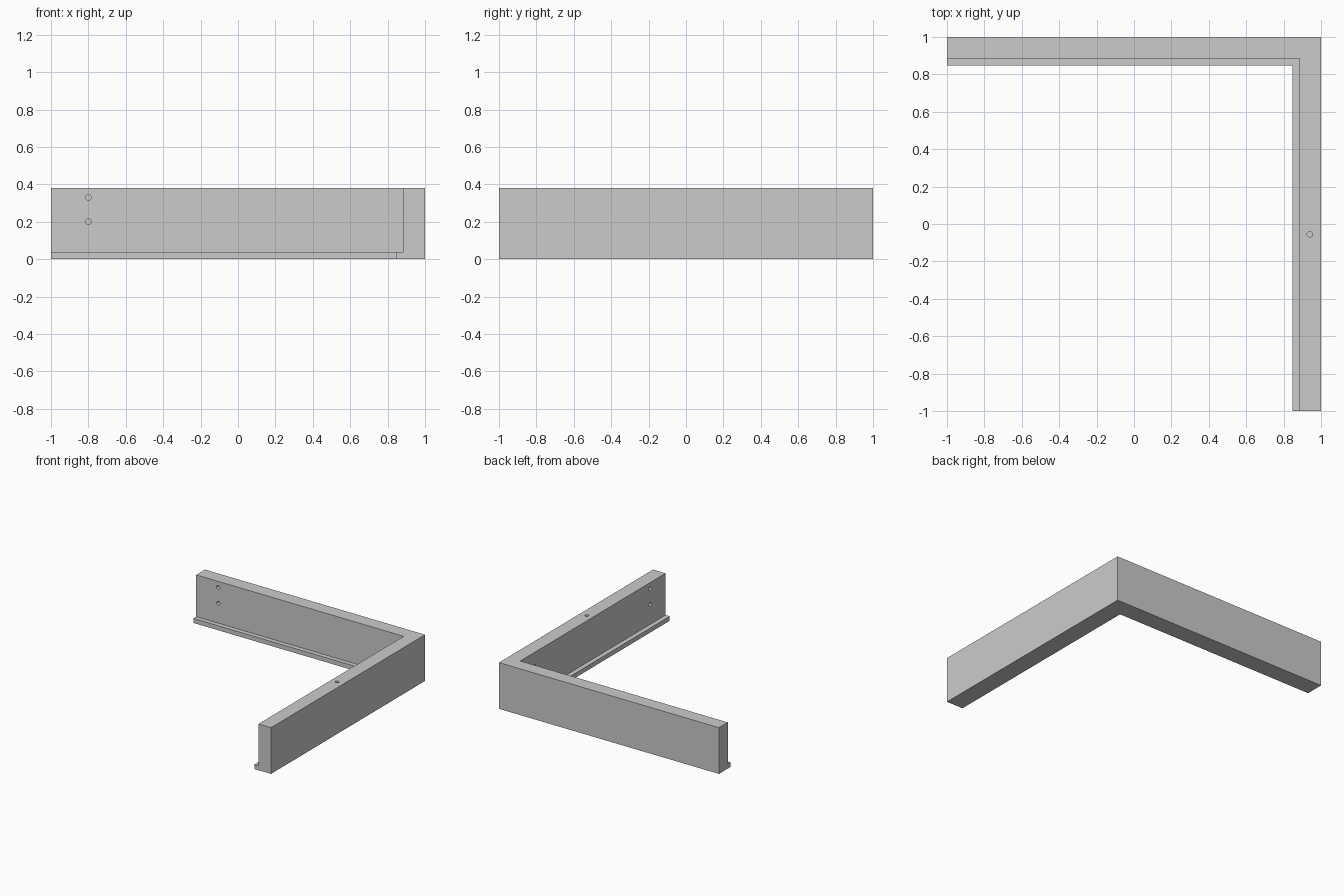
import bpy
import bmesh
from math import pi
from mathutils import Matrix, Vector

cube = bpy.data.objects.get("Cube")
if cube:
    bpy.data.objects.remove(cube, do_unlink=True)

HEIGHT = 0.38
WALL = 0.886      # inner face of the walls
LIP = 0.848       # inner edge of the foot lip
LIP_TOP = 0.037
HOLE_RADIUS = 0.015
HOLE_DEPTH = 0.07

grey = bpy.data.materials.new("plain grey")
grey.use_nodes = True
grey.diffuse_color = (0.6, 0.6, 0.6, 1)
grey.node_tree.nodes["Principled BSDF"].inputs["Base Color"].default_value = (0.6, 0.6, 0.6, 1)


def make_object(name, bm):
    bmesh.ops.recalc_face_normals(bm, faces=bm.faces)
    mesh = bpy.data.meshes.new(name)
    bm.to_mesh(mesh)
    bm.free()
    mesh.materials.append(grey)
    obj = bpy.data.objects.new(name, mesh)
    bpy.context.collection.objects.link(obj)
    return obj


# Corner frame: one stepped section swept along both arms with a mitre
def corner_frame():
    section = [(1, 0), (LIP, 0), (LIP, LIP_TOP), (WALL, LIP_TOP), (WALL, HEIGHT), (1, HEIGHT)]
    bm = bmesh.new()
    rings = [[bm.verts.new(place(d, z)) for d, z in section] for place in (
        lambda d, z: (-1, d, z),
        lambda d, z: (d, d, z),
        lambda d, z: (d, -1, z))]
    count = len(section)
    for a, b in zip(rings, rings[1:]):
        for i in range(count):
            j = (i + 1) % count
            bm.faces.new((a[i], a[j], b[j], b[i]))
    bm.faces.new(rings[0])
    bm.faces.new(rings[-1])
    bmesh.ops.dissolve_limit(bm, angle_limit=0.01, verts=bm.verts, edges=bm.edges)
    return make_object("corner_frame", bm)


# Blind holes: entry point on a surface and the direction drilled
def hole_cutters(holes):
    bm = bmesh.new()
    for entry, direction in holes:
        turn = Vector((0, 0, 1)).rotation_difference(Vector(direction)).to_matrix().to_4x4()
        bmesh.ops.create_cone(bm, cap_ends=True, segments=24, radius1=HOLE_RADIUS,
                              radius2=HOLE_RADIUS, depth=2 * HOLE_DEPTH,
                              matrix=Matrix.Translation(entry) @ turn)
    cutter = make_object("hole_cutters", bm)
    cutter.hide_render = True
    return cutter


frame = corner_frame()
holes = [((0.94, -0.055, HEIGHT), (0, 0, 1)), ((WALL, 0.7, 0.265), (1, 0, 0))]
for z in (0.33, 0.2):
    holes.append(((-0.8, WALL, z), (0, 1, 0)))
    holes.append(((WALL, -0.8, z), (1, 0, 0)))
cutter = hole_cutters(holes)

cut = frame.modifiers.new("drill holes", "BOOLEAN")
cut.operation = "DIFFERENCE"
cut.solver = "EXACT"
cut.object = cutter

# Bake the drilling, then drop the cutter
bpy.context.view_layer.objects.active = frame
frame.select_set(True)
bpy.ops.object.modifier_apply(modifier=cut.name)
bpy.data.objects.remove(cutter, do_unlink=True)
bpy.ops.object.shade_smooth_by_angle(angle=pi / 6)
